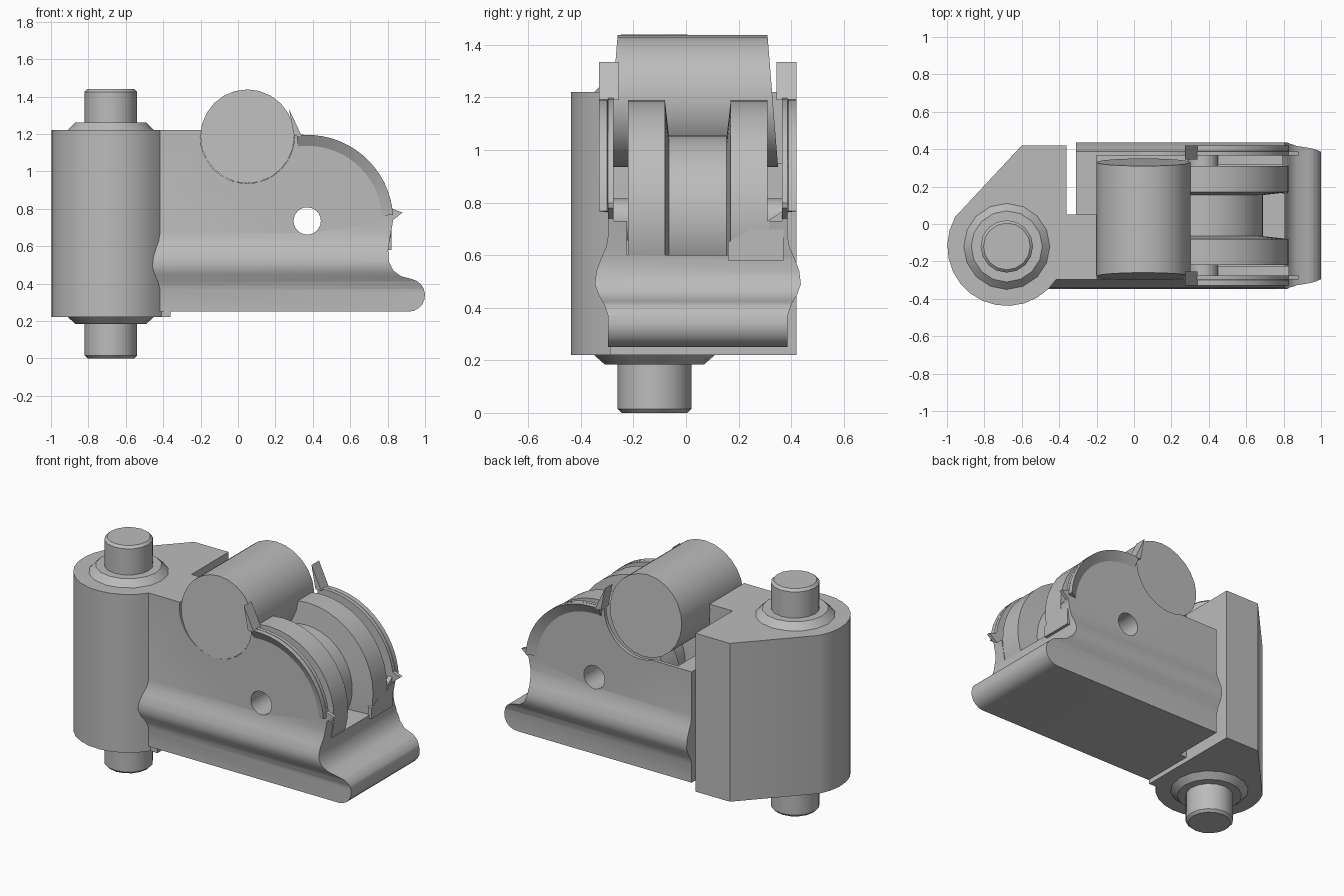
import bpy, bmesh
from math import sin, cos, radians

if "Cube" in bpy.data.objects:
    bpy.data.objects.remove(bpy.data.objects["Cube"], do_unlink=True)

metal = bpy.data.materials.new("grey_metal")
metal.use_nodes = True
GREY = (0.5, 0.5, 0.5, 1)
metal.diffuse_color = GREY
metal.node_tree.nodes["Principled BSDF"].inputs["Base Color"].default_value = GREY


def finish(name, bm):
    bmesh.ops.recalc_face_normals(bm, faces=bm.faces)
    mesh = bpy.data.meshes.new(name)
    bm.to_mesh(mesh)
    bm.free()
    mesh.materials.append(metal)
    ob = bpy.data.objects.new(name, mesh)
    bpy.context.collection.objects.link(ob)
    return ob


# Maps from profile (u, v) and depth d to space, by extrusion axis
MAPS = {"x": lambda u, v, d: (d, u, v),
        "y": lambda u, v, d: (u, d, v),
        "z": lambda u, v, d: (u, v, d)}


def prism(name, pts, lo, hi, axis):
    bm = bmesh.new()
    place = MAPS[axis]
    ends = [[bm.verts.new(place(u, v, d)) for u, v in pts] for d in (lo, hi)]
    for ring in ends:
        bm.faces.new(ring)
    n = len(pts)
    for i in range(n):
        j = (i + 1) % n
        bm.faces.new((ends[0][i], ends[0][j], ends[1][j], ends[1][i]))
    return finish(name, bm)


def lathe(name, profile, centre, axis, sides=24, span=(0, 360)):
    """Turn a closed (radius, depth) profile about an axis, fully or in part."""
    bm = bmesh.new()
    cu, cv = centre
    rings = []
    for k in range(sides + 1):
        a = radians(span[0] + (span[1] - span[0]) * k / sides)
        rings.append([bm.verts.new(MAPS[axis](cu + r * cos(a), cv + r * sin(a), d))
                      for r, d in profile])
    n = len(profile)
    for a, b in zip(rings, rings[1:]):
        for i in range(n):
            j = (i + 1) % n
            if profile[i][0] or profile[j][0]:
                bm.faces.new((a[i], a[j], b[j], b[i]))
    if span[1] - span[0] < 360:
        bm.faces.new(rings[0])
        bm.faces.new(rings[-1])
    bmesh.ops.remove_doubles(bm, verts=bm.verts, dist=1e-5)
    bmesh.ops.dissolve_degenerate(bm, dist=1e-5, edges=bm.edges)
    return finish(name, bm)


def rod(name, r, lo, hi, centre, axis, sides=24):
    return lathe(name, [(0, lo), (r, lo), (r, hi), (0, hi)], centre, axis, sides)


def arc(c, r, a0, a1, n):
    return [(c[0] + r * cos(radians(a0 + (a1 - a0) * i / n)),
             c[1] + r * sin(radians(a0 + (a1 - a0) * i / n))) for i in range(n + 1)]


def box(name, x0, x1, y0, y1, z0, z1):
    return prism(name, [(x0, y0), (x1, y0), (x1, y1), (x0, y1)], z0, z1, "z")


def boolean(ob, tool, op="DIFFERENCE"):
    mod = ob.modifiers.new("cut", "BOOLEAN")
    mod.operation, mod.solver, mod.object = op, "EXACT", tool
    bpy.context.view_layer.objects.active = ob
    bpy.ops.object.modifier_apply(modifier=mod.name)
    bpy.data.objects.remove(tool, do_unlink=True)


PIN = (-0.68, -0.12)
AXLE = (0.37, 0.735)
ROLLER = (0.05, 1.187)
MID = 0.045

# Hinge block: rounded front, slanted back corner
outline = arc(PIN, 0.318, 150, 328, 13) + [(-0.36, -0.29), (-0.36, 0.42), (-0.6, 0.42)]
prism("hinge_block", outline, 0.22, 1.22, "z")

# Hinge pin with conical collars
lathe("hinge_pin", [(0, 0), (0.125, 0), (0.14, 0.015), (0.14, 1.425), (0.125, 1.44), (0, 1.44)],
      PIN, "z", 16)
lathe("lower_collar", [(0, 0.185), (0.19, 0.185), (0.235, 0.225), (0, 0.225)], PIN, "z", 16)
lathe("upper_collar", [(0, 1.215), (0.235, 1.215), (0.19, 1.26), (0, 1.26)], PIN, "z", 16)

# Housing: side outline crossed with the bulging cross-section
side = [(-0.5, 0.25)] + arc((0.912, 0.338), 0.088, -90, 80, 9)
side += [(0.87, 0.44), (0.83, 0.47), (0.805, 0.52), (0.803, 0.58),
         (0.815, 0.66), (0.83, 0.74), (0.88, 0.78)]
side += arc(AXLE, 0.46, 8, 92, 14) + [(0.24, 1.22), (-0.5, 1.22)]
half = [(0.342, 0.2), (0.342, 0.37), (0.355, 0.41), (0.378, 0.45), (0.392, 0.49),
        (0.386, 0.54), (0.367, 0.59), (0.349, 0.63), (0.342, 0.67), (0.342, 1.5)]
section = [(MID + y, z) for y, z in half] + [(MID - y, z) for y, z in reversed(half)]
housing = prism("housing", side, -0.6, 0.6, "y")
boolean(housing, prism("section_tool", section, -0.7, 1.2, "x"), "INTERSECT")

# Cavity, wheel slot, gap, low rear cheek, roller seat and axle hole
boolean(housing, box("cavity", -0.2, 1.1, -0.275, 0.365, 0.73, 1.6))
boolean(housing, box("wheel_slot", -0.1, 1.1, -0.225, 0.315, 0.6, 1.5))
boolean(housing, box("gap", -0.7, -0.31, 0.05, 0.6, 0.1, 1.5))
boolean(housing, box("rear_step", -0.4, 0.05, 0.05, 0.6, 0.95, 1.5))
boolean(housing, rod("roller_seat", 0.252, -0.6, 0.6, ROLLER, "y", 32))
boolean(housing, rod("axle_hole", 0.073, -0.6, 0.6, AXLE, "y"))

# Flared cheek rims and the pointed tips beside the roller
for label, s in (("front", -1), ("back", 1)):
    rim = [(r, MID + s * d) for r, d in
           ((0.40, 0.341), (0.46, 0.375), (0.46, 0.345), (0.42, 0.321))]
    lathe(label + "_cheek_rim", rim, AXLE, "y", 16, (4, 97))
    tip = [(0.30, 1.19), (0.34, 1.19), (0.272, 1.335)]
    prism(label + "_cheek_tip", tip, MID + s * 0.30, MID + s * 0.375, "y")

# Sloped lip across the back half of the wheel slot
prism("slot_lip", [(0.16, 0.58), (0.16, 0.65), (0.31, 0.73), (0.37, 0.77), (0.37, 0.58)],
      0.795, 0.822, "x")

# Grooved wheel with a bored hub
lathe("grooved_wheel", [(0.073, -0.285), (0.08, -0.285), (0.08, -0.22), (0.455, -0.22),
                        (0.455, -0.08), (0.32, -0.065), (0.32, 0.155), (0.455, 0.17),
                        (0.455, 0.31), (0.08, 0.31), (0.08, 0.375), (0.073, 0.375)],
      AXLE, "y", 40)

# Cross roller, its end faces leaning outward towards the bottom
roller = rod("cross_roller", 0.251, -0.26, 0.31, ROLLER, "y")
for v in roller.data.vertices:
    v.co.y += (0.08 if v.co.y > 0 else -0.08) * (1.438 - v.co.z)

# Smooth shading with sharp edges kept
for ob in bpy.context.view_layer.objects:
    ob.select_set(ob.type == "MESH" and metal.name in ob.data.materials)
bpy.ops.object.shade_smooth_by_angle(angle=radians(32))
